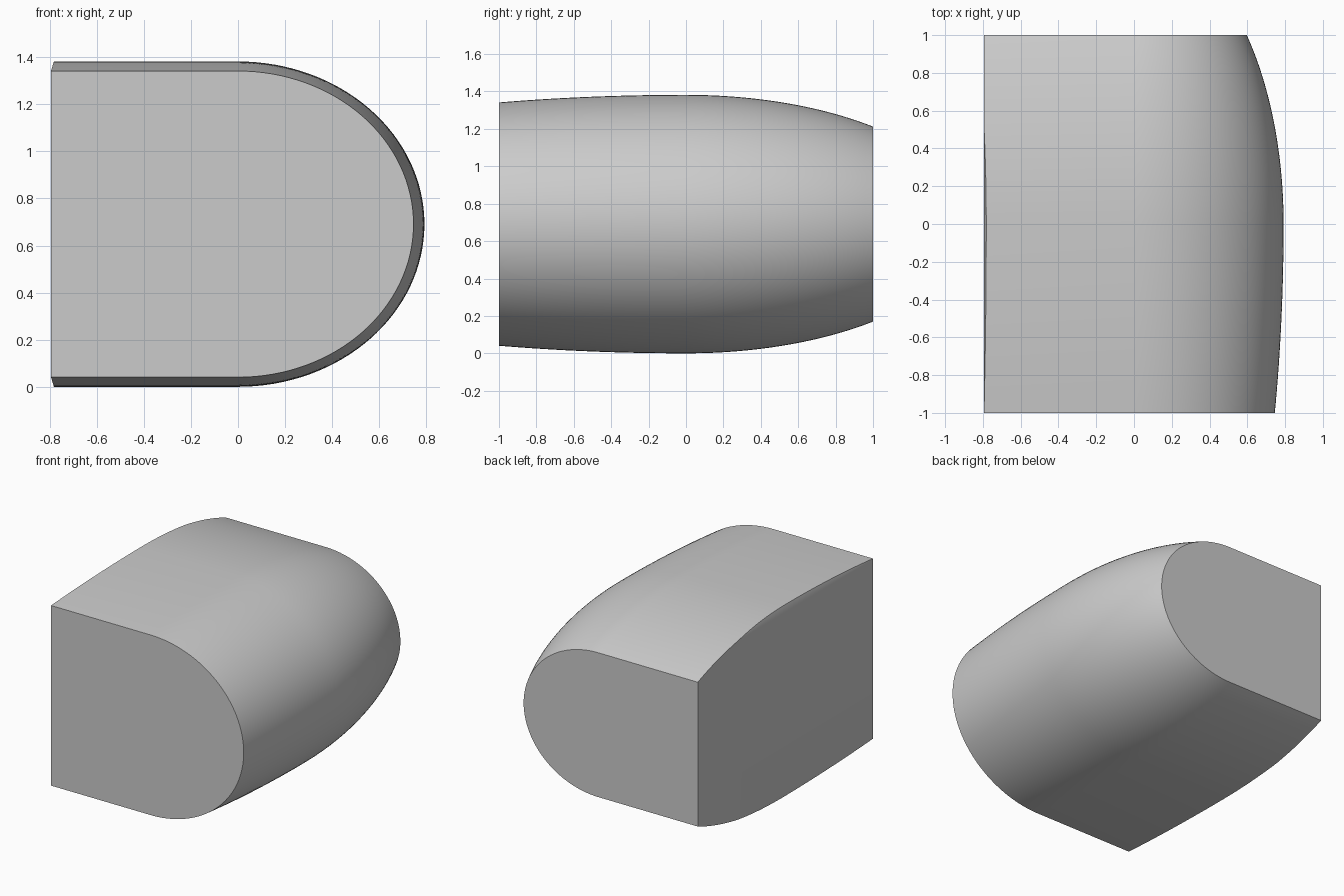
import bpy, bmesh, math

if "Cube" in bpy.data.objects:
    bpy.data.objects.remove(bpy.data.objects["Cube"])

RX, RZ, BACK_X = 0.792, 0.691, -0.795   # widest section radii and flat side
RINGS, ARC = 48, 64


def section(y):
    # Elliptical taper: gentle toward the front, stronger toward the back
    k = 0.431 if y > 0 else 0.114
    s = math.sqrt(1 - k * y * y)
    rx, rz = RX * s, RZ * s
    h = min(rz, 0.648)
    lip = BACK_X + 0.3 * (rz - h)
    pts = [(BACK_X, -h), (lip, -rz)]
    for i in range(ARC + 1):
        a = math.pi * (i / ARC - 0.5)
        pts.append((rx * math.cos(a), rz * math.sin(a)))
    pts += [(lip, rz), (BACK_X, h)]
    return [(x, y, RZ + z) for x, z in pts]


# Lofted body, closed by flat end caps
bm = bmesh.new()
rings = [[bm.verts.new(p) for p in section(-1 + 2 * i / RINGS)]
         for i in range(RINGS + 1)]
for a, b in zip(rings, rings[1:]):
    n = len(a)
    for i in range(n):
        j = (i + 1) % n
        bm.faces.new((a[i], a[j], b[j], b[i]))
bm.faces.new(rings[0])
bm.faces.new(rings[-1])
bmesh.ops.remove_doubles(bm, verts=bm.verts, dist=1e-5)
bmesh.ops.recalc_face_normals(bm, faces=bm.faces)
mesh = bpy.data.meshes.new("rounded_body")
bm.to_mesh(mesh)
bm.free()
body = bpy.data.objects.new("rounded_body", mesh)
bpy.context.collection.objects.link(body)
bpy.context.view_layer.objects.active = body
body.select_set(True)
bpy.ops.object.shade_smooth_by_angle(angle=math.radians(30))
